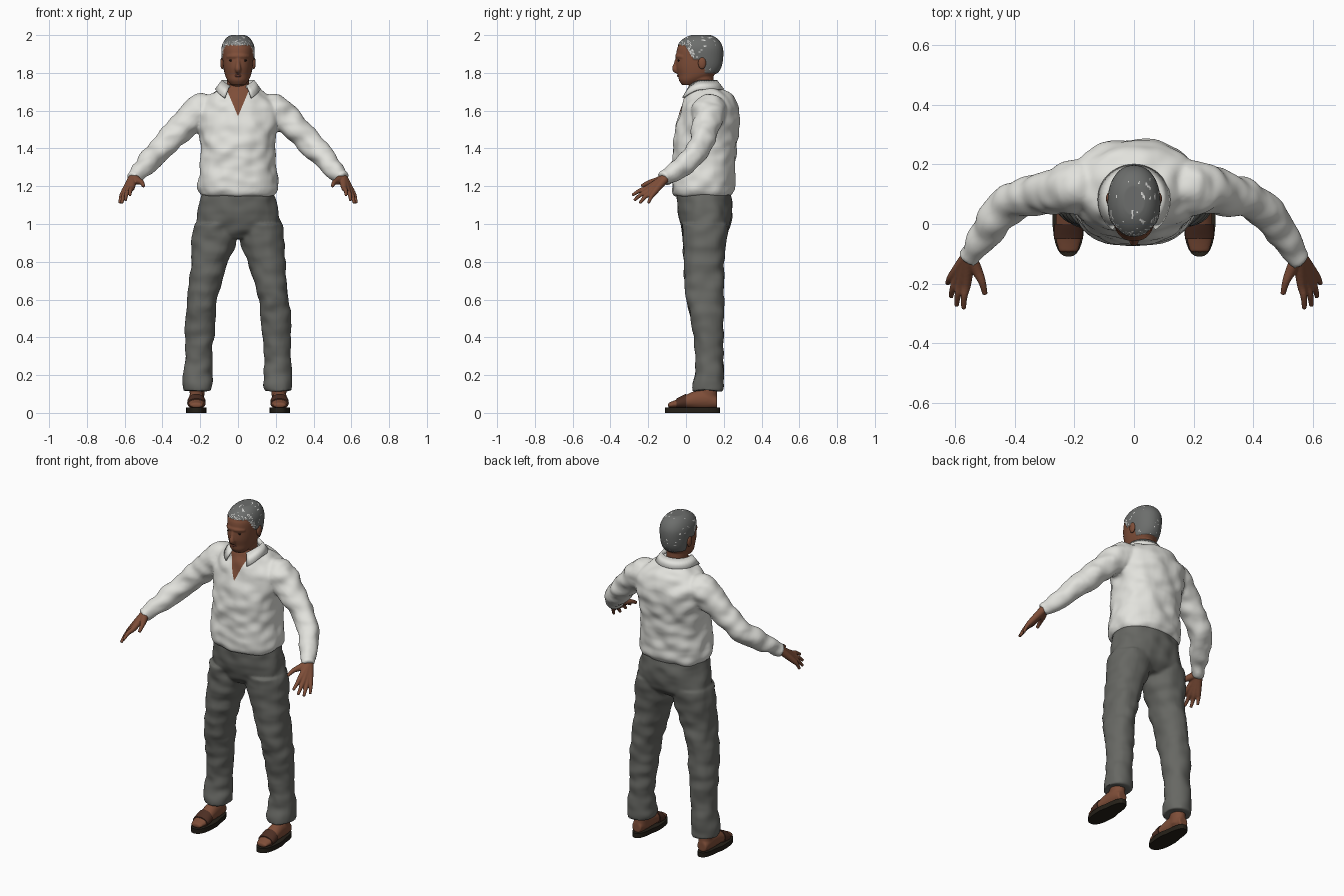
import bpy, bmesh, math, random
from mathutils import Vector, noise

random.seed(4)
if "Cube" in bpy.data.objects:
    bpy.data.objects.remove(bpy.data.objects["Cube"])


def material(name, *rgb):
    m = bpy.data.materials.new(name)
    m.use_nodes = True
    m.diffuse_color = (*rgb, 1)
    m.node_tree.nodes["Principled BSDF"].inputs["Base Color"].default_value = (*rgb, 1)
    return m


SHIRT = material("off white cloth", 0.76, 0.76, 0.72)
PANTS = material("grey cloth", 0.135, 0.137, 0.125)
SKIN = material("brown skin", 0.21, 0.076, 0.04)
LIPS = material("dark lips", 0.12, 0.04, 0.027)
HAIR = material("grey hair", 0.15, 0.155, 0.15)
WHITE = material("white hair", 0.7, 0.7, 0.68)
STRAP = material("dark brown leather", 0.075, 0.028, 0.017)
SOLE = material("black rubber", 0.018, 0.014, 0.009)
EYE = material("dark eye", 0.03, 0.015, 0.01)
Z, FRONT = Vector((0, 0, 1)), Vector((0, -1, 0))


def spline(rings, steps=4):
    """Smoothly interpolate rings of (x, y, z, rx, ry)."""
    p = [rings[0]] + list(rings) + [rings[-1]]
    out = []
    for a, b, c, d in zip(p, p[1:], p[2:], p[3:]):
        for t in (i / steps for i in range(steps)):
            out.append([0.5 * (2 * j + (k - i) * t + (2 * i - 5 * j + 4 * k - l) * t * t
                               + (3 * j - i - 3 * k + l) * t ** 3)
                        for i, j, k, l in zip(a, b, c, d)])
    return out + [list(rings[-1])]


def loft(bm, rings, axis=None, power=2.0, sides=28):
    """Closed tube through elliptical rings; axis fixes the ring direction."""
    rings = spline(rings)
    loops = []
    for i, (x, y, z, rx, ry) in enumerate(rings):
        a, b = rings[max(i - 1, 0)], rings[min(i + 1, len(rings) - 1)]
        turn = Z.rotation_difference(axis or Vector(b[:3]) - Vector(a[:3]))
        loop = []
        for k in range(sides):
            c, s = math.cos(math.tau * k / sides), math.sin(math.tau * k / sides)
            u = math.copysign(abs(c) ** (2 / power), c) * rx
            v = math.copysign(abs(s) ** (2 / power), s) * ry
            loop.append(bm.verts.new(Vector((x, y, z)) + turn @ Vector((u, v, 0))))
        loops.append(loop)
    for a, b in zip(loops, loops[1:]):
        for k in range(sides):
            n = (k + 1) % sides
            bm.faces.new((a[k], a[n], b[n], b[k]))
    bm.faces.new(loops[0][::-1])
    bm.faces.new(loops[-1])


def finish(name, bm, *mats):
    me = bpy.data.meshes.new(name)
    bm.to_mesh(me)
    bm.free()
    ob = bpy.data.objects.new(name, me)
    bpy.context.collection.objects.link(ob)
    for m in mats:
        me.materials.append(m)
    me.shade_smooth()
    return ob


def fuse(name, bm, voxel, *mats, smooth=4, wrinkle=0.0):
    """Blend overlapping tubes into one skin and crease it like cloth."""
    ob = finish(name, bm, *mats)
    rm = ob.modifiers.new("Blend", "REMESH")
    rm.mode, rm.voxel_size = "VOXEL", voxel
    sm = ob.modifiers.new("Soften", "SMOOTH")
    sm.factor, sm.iterations = 0.5, smooth
    bpy.context.view_layer.update()
    me = bpy.data.meshes.new_from_object(ob.evaluated_get(bpy.context.evaluated_depsgraph_get()))
    ob.modifiers.clear()
    ob.data = me
    me.materials.clear()
    for m in mats:
        me.materials.append(m)
    if wrinkle:
        moved = [v.co + v.normal * wrinkle * noise.noise(Vector((v.co.x * 13, v.co.y * 13, v.co.z * 17)))
                 for v in me.vertices]
        for v, co in zip(me.vertices, moved):
            v.co = co
    me.shade_smooth()
    return ob


def ball(name, centre, size, mat):
    bm = bmesh.new()
    bmesh.ops.create_uvsphere(bm, u_segments=20, v_segments=12, radius=1)
    bmesh.ops.scale(bm, vec=size, verts=bm.verts)
    bmesh.ops.translate(bm, vec=centre, verts=bm.verts)
    return finish(name, bm, mat)


def upright(rows, x=0):
    return [(x, cy, z, rx, ry) for z, cy, rx, ry in rows]


def tube(s, *pts):
    return [(s * x, y, z, r, r) for x, y, z, r in pts]


# Shirt: body and sleeves blended together
bm = bmesh.new()
loft(bm, upright([(1.15, .09, .195, .15), (1.19, .09, .212, .166), (1.3, .095, .202, .164),
                  (1.42, .10, .198, .168), (1.54, .12, .215, .165), (1.62, .125, .21, .15),
                  (1.68, .12, .165, .12), (1.72, .10, .10, .085), (1.74, .10, .075, .065)]), Z, 2.3, 48)
for s in (1, -1):
    loft(bm, tube(s, (.1, .13, 1.61, .07), (.19, .125, 1.6, .09), (.27, .11, 1.54, .077),
                  (.36, .09, 1.45, .066), (.43, .055, 1.375, .063), (.49, -.02, 1.31, .054),
                  (.535, -.085, 1.262, .043), (.56, -.12, 1.24, .037)))
shirt = fuse("shirt", bm, .009, SHIRT, SKIN, wrinkle=.012)

# Open neck: cut a clean V in the front and show skin inside it
bm = bmesh.new()
bm.from_mesh(shirt.data)
for s in (1, -1):
    near = [f for f in bm.faces if f.calc_center_median().y < .07 and f.calc_center_median().z > 1.54]
    geom = set(near) | {e for f in near for e in f.edges} | {v for f in near for v in f.verts}
    bmesh.ops.bisect_plane(bm, geom=list(geom), plane_co=(0, 0, 1.57), plane_no=(s, 0, -.42))
for f in bm.faces:
    c = f.calc_center_median()
    if c.y < .07 and abs(c.x) < .42 * (c.z - 1.57):
        f.material_index = 1
bm.to_mesh(shirt.data)
bm.free()

# Folded collar, open at the front
bm = bmesh.new()
strip = []
for i in range(33):
    a = math.radians(32 + 296 * i / 32)
    front = max(0, math.cos(a)) ** 2
    sx, cy = math.sin(a), -math.cos(a)
    strip.append([bm.verts.new((sx * r, .085 + cy * ry, z)) for r, ry, z in (
        (.078, .072, 1.725 - .03 * front), (.086, .08, 1.758 - .04 * front),
        (.118 + .02 * front, .112 + .01 * front, 1.712 - .062 * front))])
for a, b in zip(strip, strip[1:]):
    for k in (0, 1):
        bm.faces.new((a[k], b[k], b[k + 1], a[k + 1]))
collar = finish("collar", bm, SHIRT)
solid = collar.modifiers.new("Thickness", "SOLIDIFY")
solid.thickness, solid.offset = .01, 0

# Trousers: hips and legs blended together
bm = bmesh.new()
loft(bm, upright([(.925, .10, .10, .08), (.96, .10, .2, .115), (1.0, .105, .226, .132),
                  (1.08, .10, .212, .146), (1.17, .095, .192, .142)]), Z, 2.2, 40)
for s in (1, -1):
    loft(bm, [(s * x, y, z, rx, ry) for z, x, y, rx, ry in (
        (.115, .215, .115, .074, .082), (.16, .213, .118, .078, .08), (.3, .21, .125, .073, .071),
        (.5, .20, .112, .081, .087), (.6, .19, .10, .079, .10), (.8, .15, .095, .098, .107),
        (.9, .13, .10, .118, .115), (1.0, .12, .10, .112, .125))], Z, 2.2)
fuse("trousers", bm, .009, PANTS, wrinkle=.009)

# Head, neck, nose and brow
bm = bmesh.new()
loft(bm, upright([(1.735, .015, .035, .035), (1.76, .03, .056, .067), (1.79, .055, .069, .097),
                  (1.83, .065, .077, .117), (1.88, .07, .082, .122), (1.93, .072, .083, .119),
                  (1.965, .075, .071, .1), (1.988, .078, .05, .07), (2.0, .08, .02, .03)]), Z, 2.15, 40)
loft(bm, [(0, .095, 1.66, .062, .064), (0, .085, 1.73, .058, .062), (0, .08, 1.82, .06, .064)], Z)
loft(bm, tube(1, (0, -.038, 1.804, .012), (0, -.058, 1.82, .016), (0, -.053, 1.85, .011), (0, -.045, 1.885, .009)))
loft(bm, tube(1, (-.055, -.015, 1.885, .01), (-.025, -.041, 1.888, .013),
              (.025, -.041, 1.888, .013), (.055, -.015, 1.885, .01)))
head = fuse("head", bm, .005, SKIN, HAIR, WHITE, smooth=3)


def is_hair(p):
    if p.y > .1:
        return p.z > 1.8
    return p.z > max(1.872, 1.945 - 1.6 * max(0, p.y + .005))


# Hair: raised cap with pale flecks and temples
me = head.data
raised = [v.co + v.normal * .005 if is_hair(v.co) else v.co.copy() for v in me.vertices]
for f in me.polygons:
    c = f.center
    if is_hair(c):
        temple = abs(c.x) > .05 and 0 < c.y < .045 and 1.88 < c.z < 1.925
        edge = c.y < .03 and c.z < 1.965 and random.random() < .2
        streak = noise.noise(Vector((c.x * 90, c.y * 35, c.z * 90))) > .52
        f.material_index = 2 if temple and random.random() < .8 or edge or streak else 1
for v, co in zip(me.vertices, raised):
    v.co = co
    v.co.z = min(co.z, 2.0)

# Mouth
bm = bmesh.new()
loft(bm, tube(1, (-.026, -.028, 1.783, .003), (0, -.04, 1.785, .007), (.026, -.028, 1.783, .003)))
finish("mouth", bm, LIPS)

for s, side in ((1, "left"), (-1, "right")):
    # Face details
    ball(side + "_eye", (s * .033, -.037, 1.866), (.014, .008, .006), EYE)
    ball(side + "_ear", (s * .083, .085, 1.852), (.011, .021, .032), SKIN)

    # Hand: each finger runs from the wrist through its knuckle
    bm = bmesh.new()
    wrist = (.555, -.105, 1.247, .024)
    for knuckle, tip in (((.562, -.2, 1.192), (.572, -.285, 1.152)), ((.58, -.198, 1.178), (.596, -.275, 1.125)),
                         ((.594, -.186, 1.168), (.615, -.245, 1.11)), ((.605, -.168, 1.168), (.626, -.2, 1.11))):
        mid = [(a + b) / 2 + d for a, b, d in zip(knuckle, tip, (.003, 0, .006))]
        loft(bm, tube(s, wrist, (*knuckle, .016), (*mid, .0115), (*tip, .008)), sides=14)
    loft(bm, tube(s, wrist, (.528, -.155, 1.228, .019), (.51, -.195, 1.22, .013), (.5, -.236, 1.2, .009)), sides=14)
    fuse(side + "_hand", bm, .004, SKIN, smooth=3)

    # Foot and ankle
    bm = bmesh.new()
    foot = [(s * .22, y, z, rx, rz) for y, z, rx, rz in (
        (.165, .055, .03, .03), (.12, .07, .038, .05), (.06, .07, .041, .05),
        (0, .06, .043, .036), (-.05, .048, .043, .023), (-.095, .04, .032, .013))]
    loft(bm, foot, FRONT)
    loft(bm, [(s * .217, .115, .05, .038, .05), (s * .217, .115, .17, .04, .048)], Z)
    fuse(side + "_foot", bm, .006, SKIN)

    # Sandal strap and sole
    bm = bmesh.new()
    loft(bm, [(x, y, z, rx + .005, rz + .005) for x, y, z, rx, rz in spline(foot)[12:17]], FRONT)
    finish(side + "_strap", bm, STRAP).modifiers.new("Edges", "EDGE_SPLIT")
    bm = bmesh.new()
    loft(bm, [(s * .22, .035, z, .054, .145) for z in (0, .028)], Z, 2.5)
    for v in bm.verts:
        if v.co.y > .04:
            v.co.x = s * .22 + (v.co.x - s * .22) * .84
    finish(side + "_sole", bm, SOLE).modifiers.new("Edges", "EDGE_SPLIT")
